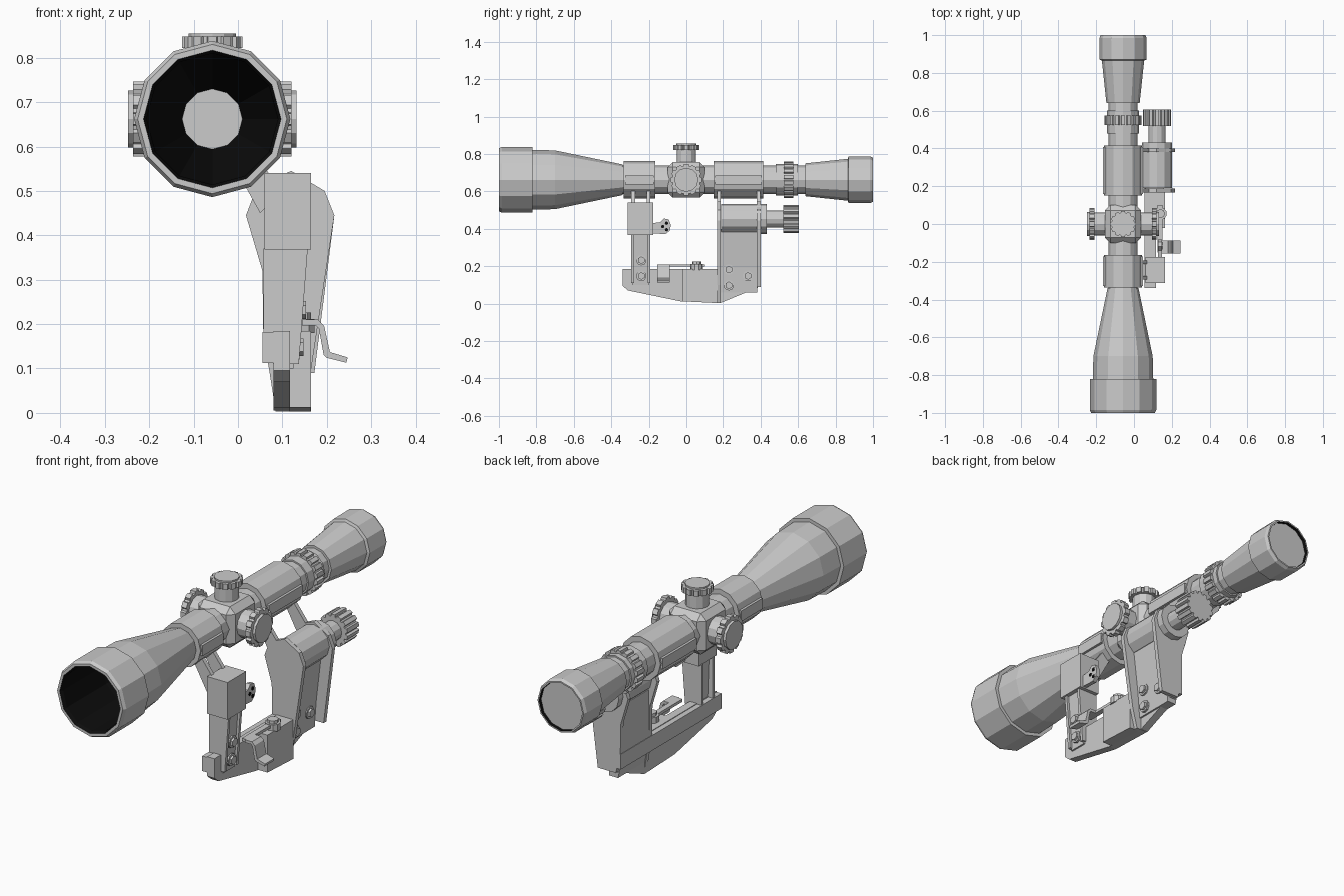
import bpy, bmesh
from math import cos, sin, pi
from mathutils import Vector

if "Cube" in bpy.data.objects:
    bpy.data.objects.remove(bpy.data.objects["Cube"])

CX, CZ = -0.058, 0.662          # optical axis
KX, KZ = 0.122, 0.452           # clamp knob axis

black = bpy.data.materials.new("dark_interior")
black.diffuse_color = (0.004, 0.004, 0.004, 1)
black.use_nodes = True
black.node_tree.nodes["Principled BSDF"].inputs["Base Color"].default_value = black.diffuse_color
grey = bpy.data.materials.new("plain_grey")
grey.diffuse_color = (0.8, 0.8, 0.8, 1)
grey.use_nodes = True
grey.node_tree.nodes["Principled BSDF"].inputs["Base Color"].default_value = grey.diffuse_color


def finish(name, bm):
    bmesh.ops.recalc_face_normals(bm, faces=bm.faces)
    me = bpy.data.meshes.new(name)
    bm.to_mesh(me)
    bm.free()
    ob = bpy.data.objects.new(name, me)
    bpy.context.collection.objects.link(ob)
    return ob


def put(axis, u, v, w):
    """2D point (u, v) with depth w along the axis."""
    return {'x': Vector((w, u, v)), 'y': Vector((u, w, v)), 'z': Vector((u, v, w))}[axis]


def prism(name, pts, axis, a, b, bevel=0):
    bm = bmesh.new()
    lo = [bm.verts.new(put(axis, u, v, a)) for u, v in pts]
    hi = [bm.verts.new(put(axis, u, v, b)) for u, v in pts]
    bm.faces.new(lo)
    bm.faces.new(hi)
    n = len(pts)
    for i in range(n):
        j = (i + 1) % n
        bm.faces.new((lo[i], lo[j], hi[j], hi[i]))
    if bevel:
        bmesh.ops.bevel(bm, geom=bm.edges[:], offset=bevel, segments=1, affect='EDGES')
    return finish(name, bm)


def box(name, x0, x1, y0, y1, z0, z1, bevel=0):
    return prism(name, [(x0, y0), (x1, y0), (x1, y1), (x0, y1)], 'z', z0, z1, bevel)


def ring_pts(u, v, r, n=12):
    return [(u + r * sin(2 * pi * i / n), v + r * cos(2 * pi * i / n)) for i in range(n)]


def gear_pts(u, v, r, root, teeth):
    pts = []
    for i in range(teeth):
        for f, q in ((-.38, root), (-.27, r), (.27, r), (.38, root)):
            t = 2 * pi * (i + f) / teeth
            pts.append((u + q * sin(t), v + q * cos(t)))
    return pts


def lathe(name, prof, dark=(), n=12):
    """Spin a (y, r) profile about the optical axis; dark lists black segments."""
    bm = bmesh.new()
    rows = []
    for y, r in prof:
        if r == 0:
            rows.append([bm.verts.new((CX, y, CZ))] * n)
        else:
            rows.append([bm.verts.new((x, y, z)) for x, z in ring_pts(CX, CZ, r, n)])
    for s in range(len(rows) - 1):
        for i in range(n):
            j = (i + 1) % n
            q = [rows[s][i], rows[s][j], rows[s + 1][j], rows[s + 1][i]]
            f = bm.faces.new(list(dict.fromkeys(q)))
            f.material_index = 1 if s in dark else 0
    ob = finish(name, bm)
    ob.data.materials.append(grey)
    ob.data.materials.append(black)


# Scope body: dark bore, objective bell, tube, eyepiece and rear lens
lathe("scope_tube", [
    (-.34, 0), (-.34, .068), (-.7, .147), (-.985, .148), (-1, .155), (-1, .168),
    (-.985, .176), (-.82, .176), (-.82, .16), (-.70, .157), (-.34, .082), (-.34, .077),
    (.64, .077), (.64, .088), (.865, .112), (.87, .124), (.985, .125), (1, .118),
    (1, .111), (.985, .11), (.985, 0)], dark=(1, 2, 3, 18))

# Magnification ring
prism("zoom_collar", ring_pts(CX, CZ, .084), 'y', .48, .60)
prism("zoom_ring", gear_pts(CX, CZ, .098, .088, 18), 'y', .525, .575)

# Mounting rings with side clamp tabs
for nm, y0, y1 in (("front", -.335, -.165), ("rear", .15, .415)):
    prism(nm + "_ring", ring_pts(CX, CZ, .101), 'y', y0, y1)
    box(nm + "_ring_tabs", CX - .106, CX + .106, y0 + .008, y1 - .008, .637, .686)

# Turret housing and three adjustment knobs
box("turret_block", CX - .095, CX + .095, -.1, .1, CZ - .095, CZ + .095, .028)
for nm, s in (("left", -1), ("right", 1)):
    prism(nm + "_knob_neck", ring_pts(0, CZ, .062), 'x', CX + s * .08, CX + s * .16)
    prism(nm + "_knob_grip", gear_pts(0, CZ, .085, .075, 12), 'x', CX + s * .152, CX + s * .178)
    prism(nm + "_knob_cap", ring_pts(0, CZ, .064), 'x', CX + s * .17, CX + s * .19)
prism("top_knob_neck", ring_pts(CX, 0, .052), 'z', .74, .825)
prism("top_knob_grip", gear_pts(CX, 0, .069, .061, 12), 'z', .822, .848)
prism("top_knob_cap", ring_pts(CX, 0, .054), 'z', .84, .855)

# Clamp barrel, shaft and knurled knob
prism("clamp_barrel", ring_pts(KX, KZ, .08), 'y', .19, .432)
prism("clamp_shaft", ring_pts(KX, KZ, .045), 'y', .43, .53)
prism("clamp_knob", gear_pts(KX, KZ, .075, .064, 14), 'y', .52, .605)

# Rear bracket: two thin profile plates, web between, struts up to the ring
head = [(.055, .32), (.018, .445), (.045, .515), (.12, .545), (.195, .5), (.217, .445)]
prism("rear_bracket_front_plate", head + [(.165, .1), (.14, .003), (.085, .003), (.057, .18)],
      'y', .168, .188)
prism("rear_bracket_back_plate", head + [(.172, .09), (.08, .09), (.057, .18)], 'y', .38, .4)
prism("rear_bracket_web", [(.06, .4), (.16, .4), (.135, .19), (.125, .06), (.08, .06), (.057, .18)],
      'y', .185, .383)
strut = [(-.03, .595), (.012, .615), (.1, .5), (.05, .45)]
for nm, y in (("front_strut_a", -.293), ("front_strut_b", -.212),
              ("rear_strut_a", .168), ("rear_strut_b", .38)):
    prism(nm, strut, 'y', y, y + .019)

# Front post: head block, two ribs and a recessed web
box("front_post_head", .06, .165, -.312, -.176, .368, .54)
for nm, y in (("a", -.293), ("b", -.207)):
    prism("front_post_rib_" + nm, [(.057, .37), (.157, .37), (.137, .11), (.08, .11), (.057, .18)],
          'y', y, y + .014)
prism("front_post_web", [(.075, .37), (.145, .37), (.125, .1), (.085, .1)], 'y', -.285, -.2)
prism("front_post_collar", [(.02, .505), (.06, .54), (.06, .465)], 'y', -.293, -.193)

# Perforated ear behind the front post
ear = [(-.18, .375), (-.11, .372), (-.088, .39), (-.082, .42), (-.094, .45), (-.12, .455),
       (-.14, .435), (-.18, .43)]
prism("post_ear", ear, 'x', .128, .148)
for i, (y, z) in enumerate(((-.125, .412), (-.105, .43), (-.105, .395))):
    prism(f"ear_hole_{i}", ring_pts(y, z, .009, 8), 'x', .126, .15).data.materials.append(black)

# Base plate with rail lip and side block
prism("base_plate", [(-.34, .185), (-.34, .095), (-.31, .07), (-.03, .012), (.19, .005),
                     (.385, .085), (.385, .185)], 'x', .08, .117)
box("base_lip", .055, .085, -.34, .40, .112, .182)
prism("base_side_block", [(-.02, .185), (-.02, .012), (.17, .003), (.17, .185)], 'x', .115, .165)

# Locking lever: pivot bar, screw and bent handle
box("lever_bar", .125, .15, -.15, .10, .197, .21)
prism("lever_pivot", ring_pts(.14, .055, .034, 10), 'z', .18, .212)
prism("lever_screw", ring_pts(.14, .055, .024, 8), 'z', .21, .226)
prism("lever_handle", [(.145, .21), (.18, .21), (.194, .196), (.207, .137), (.247, .125),
                       (.244, .113), (.2, .124), (.193, .13), (.182, .19), (.175, .197),
                       (.145, .197)], 'y', -.155, -.088)

# Screws on the right side
for i, (y, z, x) in enumerate(((-.24, .232, .135), (-.24, .148, .13), (.23, .182, .132),
                               (.332, .148, .13), (.23, .098, .128))):
    prism(f"screw_washer_{i}", ring_pts(y, z, .028, 10), 'x', x - .03, x + .008)
    prism(f"screw_head_{i}", ring_pts(y, z, .02, 6), 'x', x, x + .018)
